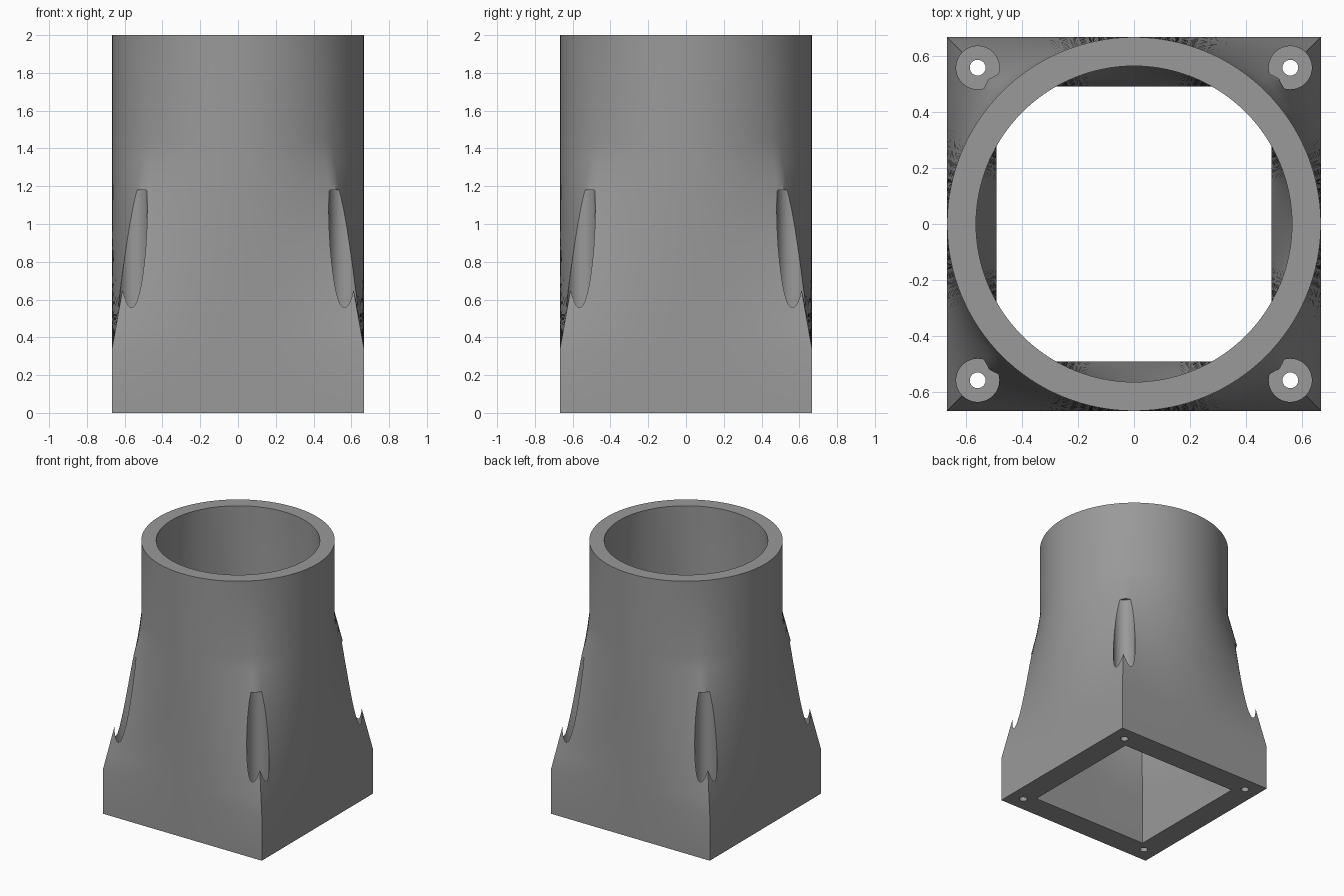
import bpy, bmesh, math

if "Cube" in bpy.data.objects:
    bpy.data.objects.remove(bpy.data.objects["Cube"])

N = 128                      # points around each ring
Z_SQUARE, Z_ROUND, Z_TOP = 0.34, 1.44, 2.0
STEPS = 10                   # rings in the square-to-round transition
HOLE_POS = 0.557

gray = bpy.data.materials.new("gray plastic")
gray.diffuse_color = (0.32, 0.32, 0.32, 1)
gray.use_nodes = True
gray.node_tree.nodes["Principled BSDF"].inputs["Base Color"].default_value = gray.diffuse_color


def ring(bm, half, radius, t, z):
    """Section blended from a square (t=0) to a circle (t=1)."""
    verts = []
    for i in range(N):
        a = 2 * math.pi * i / N
        c, s = math.cos(a), math.sin(a)
        r = (1 - t) * half / max(abs(c), abs(s)) + t * radius
        verts.append(bm.verts.new((r * c, r * s, z)))
    return verts


def skin(bm, half, radius):
    """Rings from the square base to the round mouth."""
    rings = [ring(bm, half, radius, 0, 0)]
    for k in range(STEPS + 1):
        t = k / STEPS
        rings.append(ring(bm, half, radius, t, Z_SQUARE + t * (Z_ROUND - Z_SQUARE)))
    rings.append(ring(bm, half, radius, 1, Z_TOP))
    return rings


def bridge(bm, a, b):
    for i in range(N):
        j = (i + 1) % N
        bm.faces.new((a[i], a[j], b[j], b[i]))


# Hollow duct: outer skin, inner skin, top rim and bottom rim
bm = bmesh.new()
outer = skin(bm, 0.667, 0.666)
inner = skin(bm, 0.49, 0.563)
loop = outer + inner[::-1]
for a, b in zip(loop, loop[1:] + loop[:1]):
    bridge(bm, a, b)
bmesh.ops.recalc_face_normals(bm, faces=bm.faces)
mesh = bpy.data.meshes.new("square_to_round_duct")
bm.to_mesh(mesh)
bm.free()
duct = bpy.data.objects.new("square_to_round_duct", mesh)
bpy.context.collection.objects.link(duct)
mesh.materials.append(gray)


def cut(name, x, y, radius, z0, z1):
    """Subtract an upright cylinder from the duct."""
    bpy.ops.mesh.primitive_cylinder_add(vertices=40, radius=radius, depth=z1 - z0,
                                        location=(x, y, (z0 + z1) / 2))
    tool = bpy.context.object
    tool.name = name
    tool.hide_render = True
    tool.data.materials.append(gray)
    mod = duct.modifiers.new(name, 'BOOLEAN')
    mod.operation = 'DIFFERENCE'
    mod.solver = 'EXACT'
    mod.object = tool
    bpy.context.view_layer.objects.active = duct
    bpy.ops.object.modifier_apply(modifier=name)
    bpy.data.objects.remove(tool, do_unlink=True)


# Screw holes and screwdriver pockets in the four corners
for sx in (-1, 1):
    for sy in (-1, 1):
        x, y = sx * HOLE_POS, sy * HOLE_POS
        cut("screw_pocket", x, y, 0.077, Z_SQUARE, 1.18)
        cut("screw_hole", x, y, 0.028, -0.1, Z_SQUARE + 0.1)

bpy.ops.object.select_all(action='DESELECT')
duct.select_set(True)
bpy.context.view_layer.objects.active = duct
bpy.ops.object.shade_smooth_by_angle(angle=math.radians(30))
